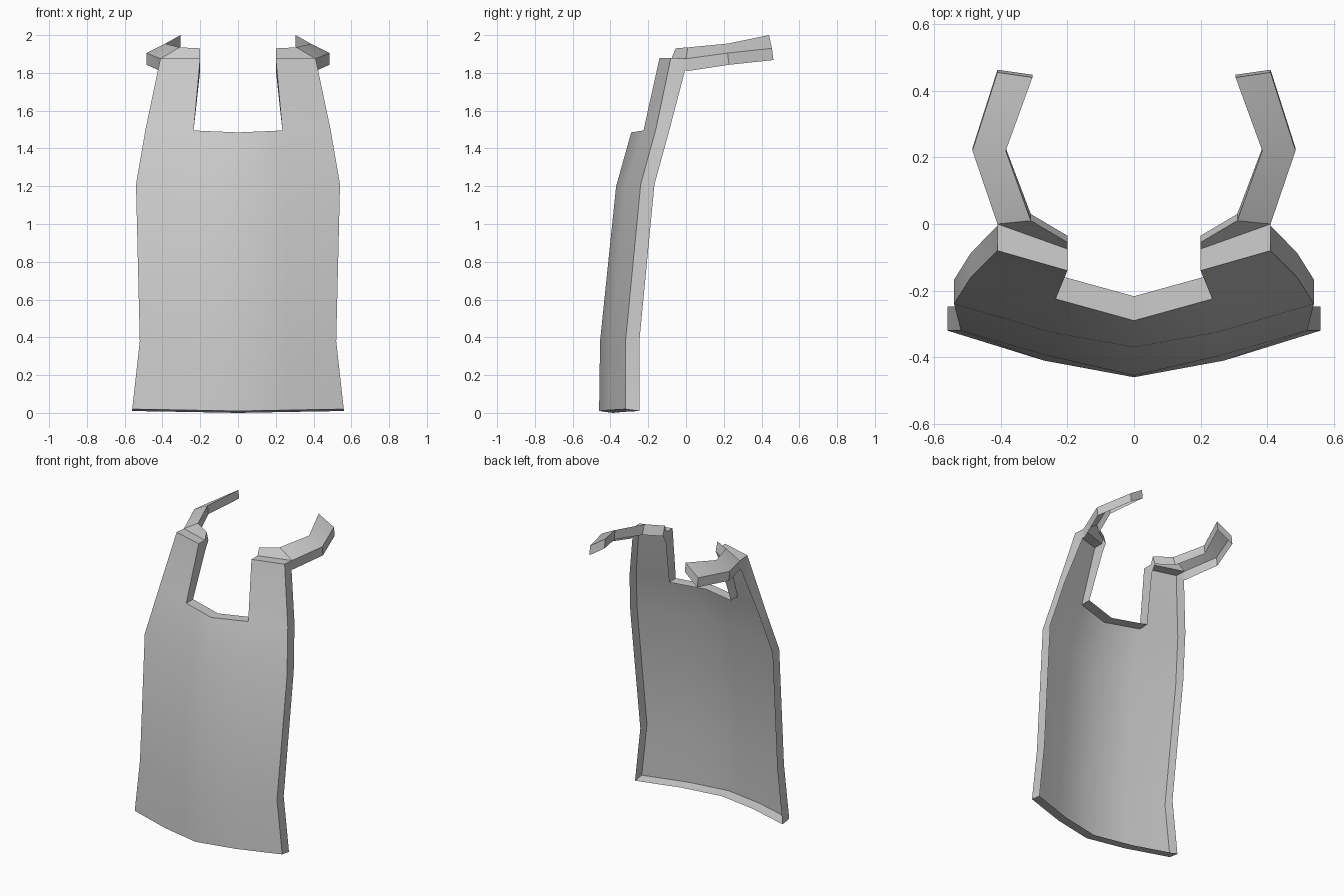
import bpy, bmesh, math
from mathutils import Vector

if "Cube" in bpy.data.objects:
    bpy.data.objects.remove(bpy.data.objects["Cube"])

# Half sheet: each row runs from the inner column to the outer edge
body_rows = [
    [(0, -.46, .01), (.27, -.41, .015), (.56, -.32, .02)],
    [(0, -.455, .38), (.26, -.395, .38), (.52, -.32, .38)],
    [(0, -.37, 1.2), (.25, -.325, 1.2), (.54, -.24, 1.21)],
    [(0, -.29, 1.485), (.235, -.225, 1.495), (.49, -.16, 1.5)],
]
strap_front = [(.2, -.14, 1.88), (.41, -.08, 1.88)]
step = [(.2, -.075, 1.88), (.41, 0, 1.875)]
shoulder = [(.2, -.055, 1.93), (.31, .01, 1.935)]
strap_rows = [
    [(.385, .22, 1.955), (.485, .22, 1.905)],
    [(.305, .44, 2.0), (.41, .455, 1.93)],
]

bm = bmesh.new()
lip = {}


def add(points, offset):
    """Make vertices and remember how far the lip reaches back from them."""
    verts = [bm.verts.new(p) for p in points]
    for v in verts:
        lip[v] = Vector(offset)
    return verts


def bridge(a, b):
    for i in range(len(a) - 1):
        bm.faces.new((a[i], a[i + 1], b[i + 1], b[i]))


# Front panel
body = [add(r, (0, .073, -.01 if i == 0 else 0)) for i, r in enumerate(body_rows)]
for a, b in zip(body, body[1:]):
    bridge(a, b)

# Upright strap, step and shoulder
front = add(strap_front, (0, .075, -.065))
ledge = add(step, (0, .01, -.065))
top = add(shoulder, (0, .02, -.065))
bridge(body[-1][1:], front)
bridge(front, ledge)
bm.faces.new((ledge[0], ledge[1], top[1], top[0]))

# Strap reaching over the shoulder
prev = [top[1], ledge[1]]
for r in strap_rows:
    cur = add(r, (0, .008, -.062))
    bridge(prev, cur)
    prev = cur

# Thin lip folded back around the whole border, open at the back
border = [e for e in bm.edges if e.is_boundary
          and not all(abs(v.co.x) < 1e-5 for v in e.verts)]
ends = {v: bm.verts.new(v.co + lip[v]) for v in {v for e in border for v in e.verts}}
for e in border:
    loop = e.link_loops[0]
    a, b = loop.vert, loop.link_loop_next.vert
    bm.faces.new((b, a, ends[a], ends[b]))

mesh = bpy.data.meshes.new("apron_panel")
bm.to_mesh(mesh)
bm.free()
apron = bpy.data.objects.new("apron_panel", mesh)
bpy.context.collection.objects.link(apron)

# Mirror to the other side
mirror = apron.modifiers.new("mirror", 'MIRROR')
mirror.use_clip = True
mirror.merge_threshold = .001

bpy.context.view_layer.objects.active = apron
apron.select_set(True)
bpy.ops.object.shade_smooth_by_angle(angle=math.radians(35))
